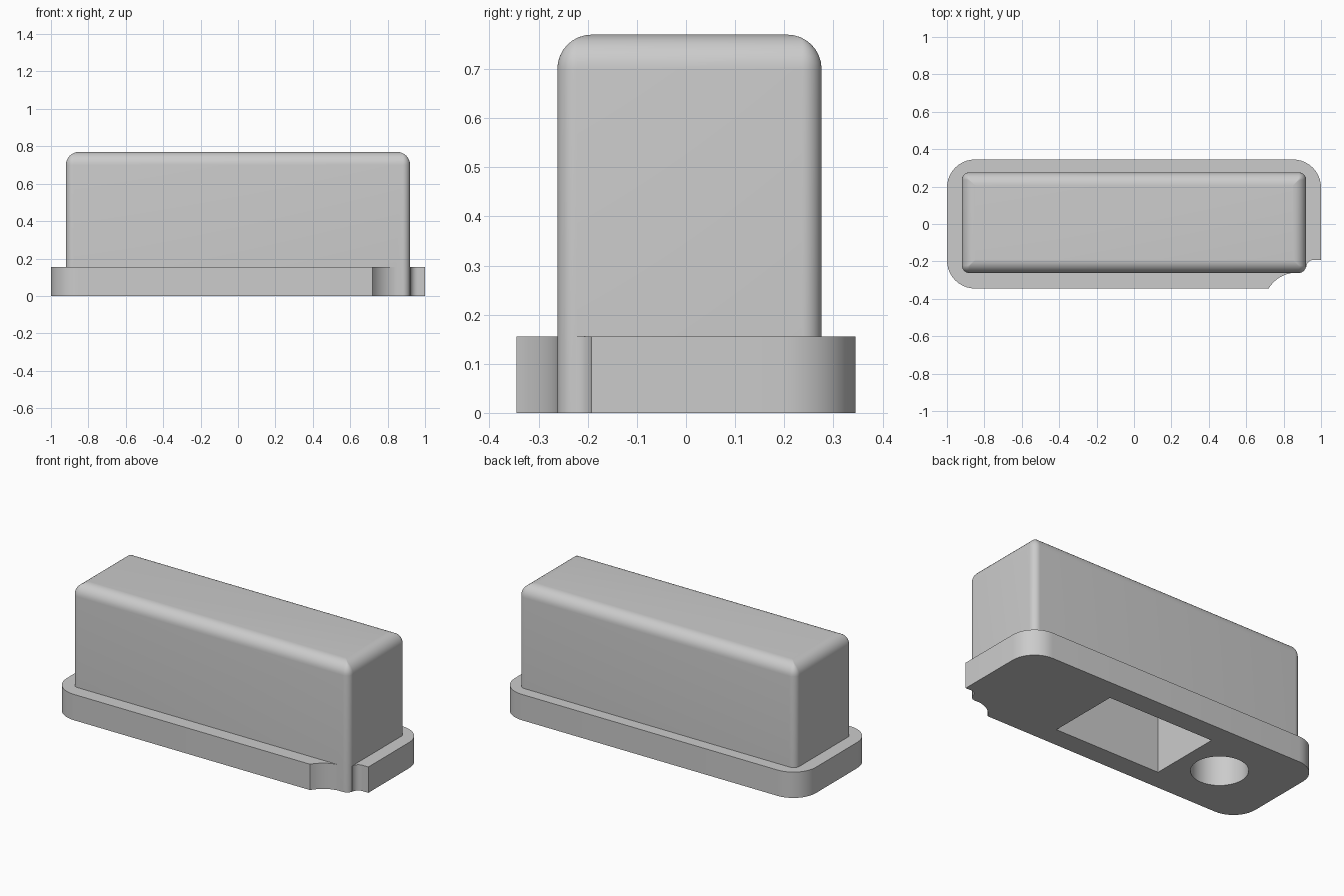
import bpy
import bmesh
from math import cos, sin, pi, radians

if "Cube" in bpy.data.objects:
    bpy.data.objects.remove(bpy.data.objects["Cube"])

grey = bpy.data.materials.new("light_grey")
grey.use_nodes = True
grey.diffuse_color = (0.6, 0.6, 0.6, 1)
grey.node_tree.nodes["Principled BSDF"].inputs["Base Color"].default_value = (0.6, 0.6, 0.6, 1)


def arc(cx, cy, r, start, end, n=10):
    """Points on an arc, angles in degrees."""
    angles = [radians(start + (end - start) * i / n) for i in range(n + 1)]
    return [(cx + r * cos(a), cy + r * sin(a)) for a in angles]


def rounded_rect(x0, x1, y0, y1, r):
    return (arc(x1 - r, y1 - r, r, 0, 90) + arc(x0 + r, y1 - r, r, 90, 180)
            + arc(x0 + r, y0 + r, r, 180, 270) + arc(x1 - r, y0 + r, r, 270, 360))


def loft(name, layers):
    """Closed solid through matching outlines, each given as (outline, z)."""
    bm = bmesh.new()
    rings = [[bm.verts.new((x, y, z)) for x, y in pts] for pts, z in layers]
    count = len(rings[0])
    for low, high in zip(rings, rings[1:]):
        for i in range(count):
            j = (i + 1) % count
            bm.faces.new((low[i], low[j], high[j], high[i]))
    bm.faces.new(rings[0][::-1])
    bm.faces.new(rings[-1])
    bmesh.ops.recalc_face_normals(bm, faces=bm.faces)
    mesh = bpy.data.meshes.new(name)
    bm.to_mesh(mesh)
    bm.free()
    mesh.materials.append(grey)
    obj = bpy.data.objects.new(name, mesh)
    bpy.context.collection.objects.link(obj)
    return obj


def combine(target, tool, operation):
    mod = target.modifiers.new(operation, 'BOOLEAN')
    mod.operation = operation
    mod.solver = 'EXACT'
    mod.object = tool
    bpy.context.view_layer.objects.active = target
    bpy.ops.object.modifier_apply(modifier=mod.name)
    bpy.data.objects.remove(tool)


# Tall body with softly rounded top edges
edge, top, corner = 0.07, 0.77, 0.04


def body_outline(inset):
    return rounded_rect(-0.92 + inset, 0.92 - inset, -0.262 + inset, 0.276 - inset,
                        max(corner - inset, 0.003))


body_layers = [(body_outline(0), 0)]
for k in range(9):
    a = k / 8 * pi / 2
    body_layers.append((body_outline(edge * (1 - cos(a))), top - edge + edge * sin(a)))
housing = loft("housing", body_layers)

# Base flange: three round corners, the fourth scooped out around the body
flange = (arc(0.85, 0.195, 0.15, 0, 90) + arc(-0.85, 0.195, 0.15, 90, 180)
          + arc(-0.85, -0.195, 0.15, 180, 270)
          + arc(0.87, -0.435, 0.175, 149, 90)
          + [(0.87, -0.2), (0.9, -0.2), (0.9, -0.23)]
          + arc(0.96, -0.23, 0.038, 180, 90) + [(1, -0.192)])
base = loft("base", [(flange, 0), (flange, 0.155)])
combine(housing, base, 'UNION')

# Underside recesses: rectangular pocket and round hole
pocket_shape = [(-0.35, -0.22), (0.35, -0.22), (0.35, 0.22), (-0.35, 0.22)]
hole_shape = arc(-0.59, 0, 0.154, 0, 350, 35)
for shape in (pocket_shape, hole_shape):
    combine(housing, loft("cutter", [(shape, -0.1), (shape, 0.62)]), 'DIFFERENCE')

bpy.ops.object.select_all(action='DESELECT')
housing.select_set(True)
bpy.context.view_layer.objects.active = housing
bpy.ops.object.shade_smooth_by_angle(angle=radians(30))
